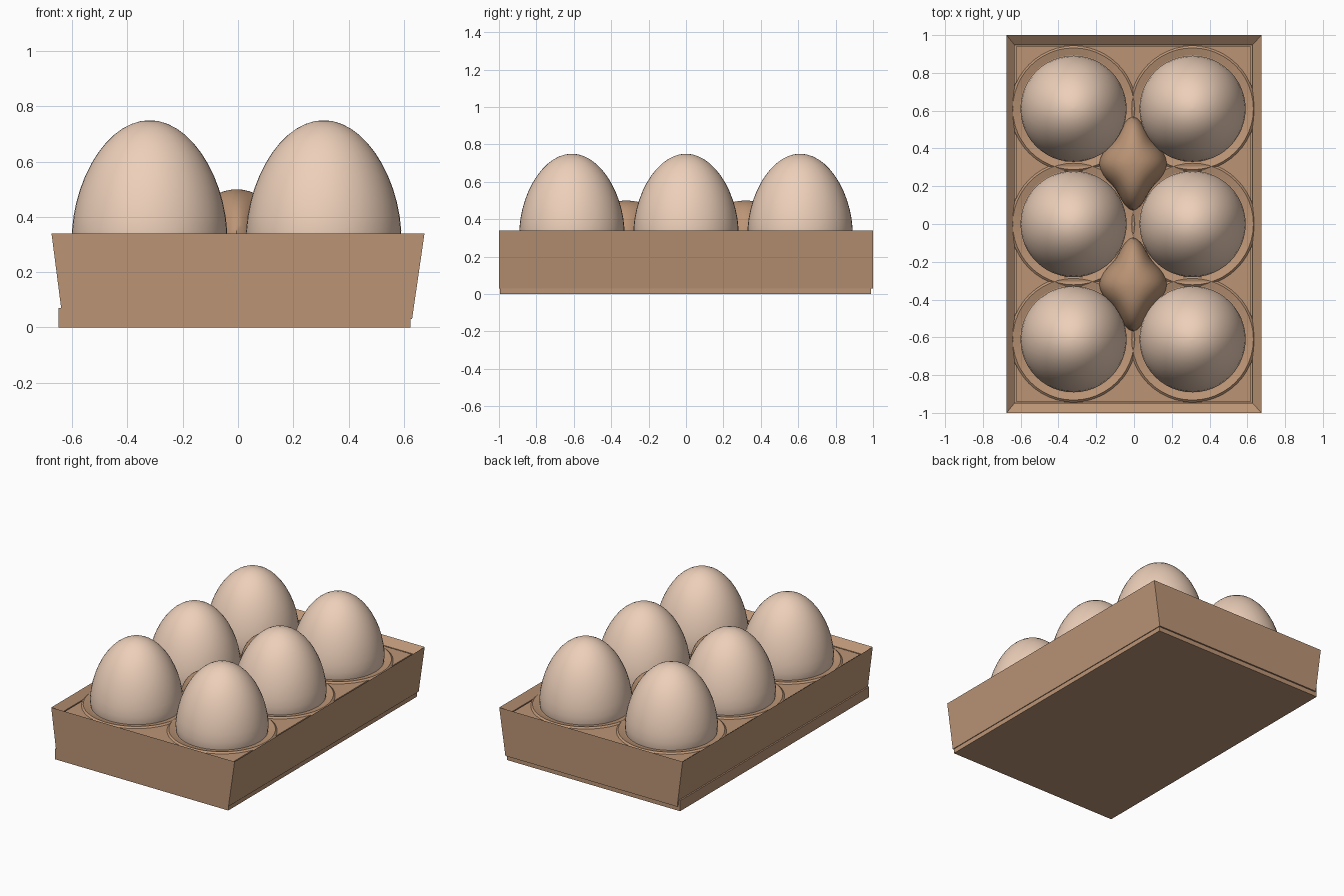
import bpy, bmesh
from math import sin, cos, pi, radians

if "Cube" in bpy.data.objects:
    bpy.data.objects.remove(bpy.data.objects["Cube"])


def material(name, rgb):
    m = bpy.data.materials.new(name)
    m.diffuse_color = (*rgb, 1)
    m.use_nodes = True
    m.node_tree.nodes["Principled BSDF"].inputs["Base Color"].default_value = m.diffuse_color
    return m


CARD = material("cardboard", (0.50, 0.30, 0.18))
SHELL = material("eggshell", (0.85, 0.63, 0.49))


def loft(name, rings, mat, cap_start=True, cap_end=True, smooth=False):
    """Skin a stack of equally sized point rings."""
    bm = bmesh.new()
    loops = [[bm.verts.new(p) for p in ring] for ring in rings]
    n = len(loops[0])
    for a, b in zip(loops, loops[1:]):
        for i in range(n):
            j = (i + 1) % n
            bm.faces.new((a[i], a[j], b[j], b[i]))
    if cap_start:
        bm.faces.new(loops[0][::-1])
    if cap_end:
        bm.faces.new(loops[-1])
    if cap_start and cap_end:
        bmesh.ops.recalc_face_normals(bm, faces=bm.faces)
    me = bpy.data.meshes.new(name)
    bm.to_mesh(me)
    bm.free()
    me.materials.append(mat)
    ob = bpy.data.objects.new(name, me)
    bpy.context.collection.objects.link(ob)
    if smooth:
        bpy.ops.object.select_all(action='DESELECT')
        ob.select_set(True)
        bpy.context.view_layer.objects.active = ob
        bpy.ops.object.shade_smooth_by_angle(angle=radians(40))
    return ob


def rect(x0, x1, y0, y1, z):
    return [(x0, y0, z), (x1, y0, z), (x1, y1, z), (x0, y1, z)]


def ring(r, z, n=48):
    return [(r * cos(2 * pi * i / n), r * sin(2 * pi * i / n), z) for i in range(n)]


# Flared tray with a bevelled rim, a thin slot and a raised floor
loft("tray", [
    rect(-0.635, 0.63, -1, 1, 0.03),
    rect(-0.675, 0.675, -1, 1, 0.34),
    rect(-0.632, 0.627, -0.948, 0.948, 0.30),
    rect(-0.632, 0.627, -0.948, 0.948, 0.27),
    rect(-0.624, 0.619, -0.940, 0.940, 0.27),
    rect(-0.624, 0.619, -0.940, 0.940, 0.30)], CARD)

# Base slab: small ledge on the left, flush on the right
base = loft("base", [rect(-0.65, 0.625, -0.995, 0.99, 0),
                     rect(-0.65, 0.625, -0.995, 0.99, 0.07)], CARD)

# Eggs in shallow cup rims
STEPS = 24
egg_rings = []
for k in range(1, STEPS):
    a = pi * k / STEPS
    up = max(0, -cos(a))
    z = 0.35 - cos(a) * (0.40 if cos(a) < 0 else 0.28)
    egg_rings.append(ring(0.281 * sin(a) * (1 - 0.09 * up), z))
egg_rings = [ring(0.004, 0.07)] + egg_rings + [ring(0.004, 0.75)]

for side, x in (("left", -0.32), ("right", 0.31)):
    for row, y in (("front", -0.61), ("middle", 0), ("back", 0.61)):
        egg = loft(f"egg_{side}_{row}", egg_rings, SHELL, smooth=True)
        cup = loft(f"cup_{side}_{row}", [ring(0.335, 0.298), ring(0.322, 0.31),
                                         ring(0.27, 0.296)], CARD, False, False)
        egg.location = cup.location = (x, y, 0)


# Domed posts between the eggs, pinched to points along y
def post_ring(t, n=48):
    s, pts = max(sin(t), 0.02), []
    for i in range(n):
        a = 2 * pi * i / n
        pinch = 1 - 0.25 * s * abs(sin(2 * a)) ** 1.5
        pts.append((0.18 * s * pinch * cos(a), 0.25 * s * pinch * sin(a),
                    0.29 + 0.21 * cos(t)))
    return pts


for name, y in (("post_front", -0.32), ("post_back", 0.32)):
    post = loft(name, [post_ring(pi / 2 * (1 - k / 12)) for k in range(13)],
                CARD, smooth=True)
    post.location = (-0.005, y, 0)
